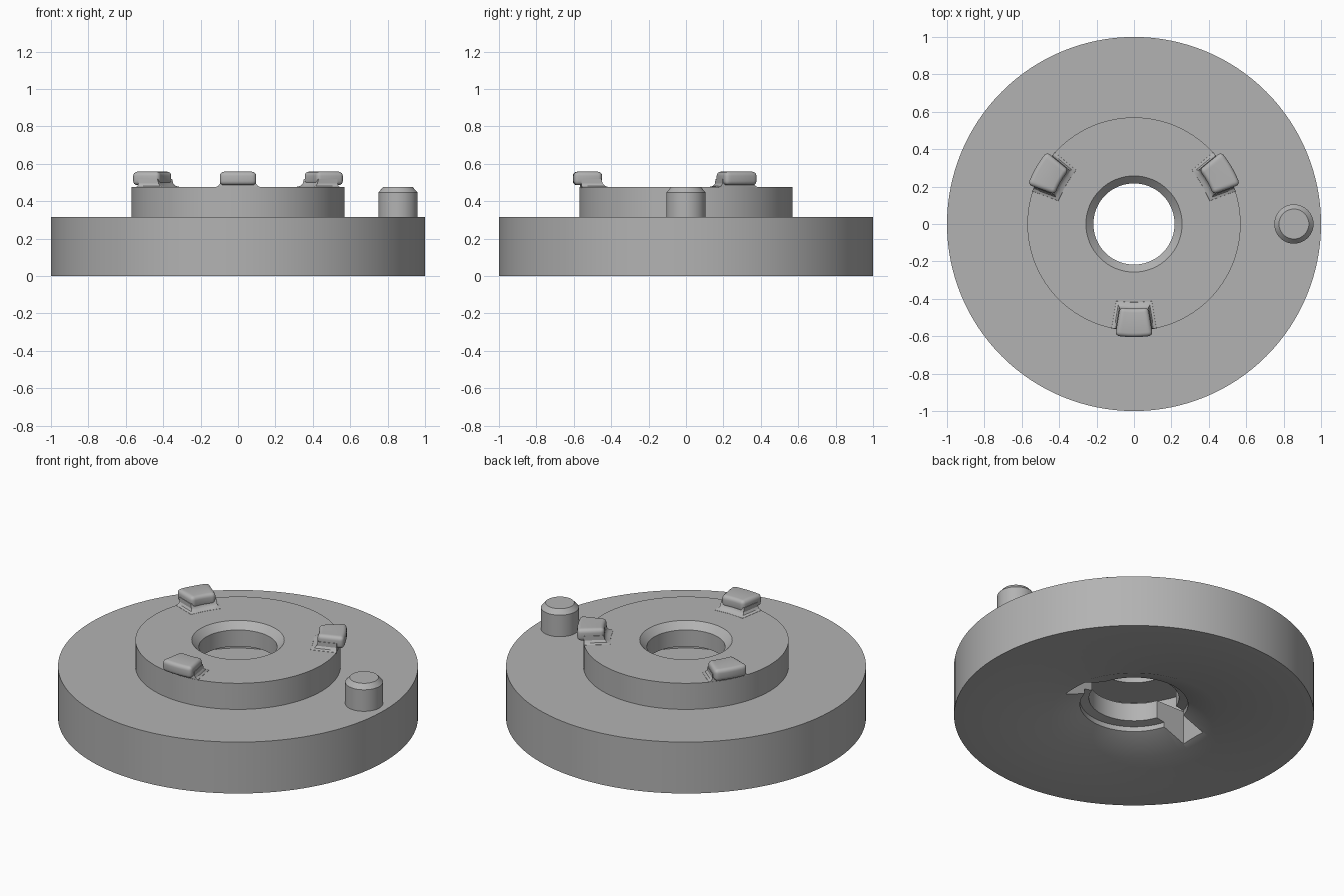
import bpy, bmesh, math
from mathutils import Matrix, Vector

cube = bpy.data.objects.get("Cube")
if cube:
    bpy.data.objects.remove(cube, do_unlink=True)

grey = bpy.data.materials.new("plain grey")
grey.use_nodes = True
color = (0.45, 0.45, 0.45, 1)
grey.diffuse_color = color
grey.node_tree.nodes["Principled BSDF"].inputs["Base Color"].default_value = color


def finish(name, bm, smooth=True):
    bmesh.ops.recalc_face_normals(bm, faces=bm.faces)
    mesh = bpy.data.meshes.new(name)
    bm.to_mesh(mesh)
    bm.free()
    mesh.materials.append(grey)
    obj = bpy.data.objects.new(name, mesh)
    bpy.context.collection.objects.link(obj)
    if smooth:
        shade(obj)
    return obj


def shade(obj):
    bpy.ops.object.select_all(action='DESELECT')
    obj.select_set(True)
    bpy.context.view_layer.objects.active = obj
    bpy.ops.object.shade_smooth_by_angle(angle=math.radians(30))


def lathe(name, profile, steps, closed, smooth=True):
    """Revolve an (r, z) profile about z; a closed profile makes a ring."""
    bm = bmesh.new()
    rings = []
    for r, z in profile:
        rings.append([bm.verts.new((r * math.cos(a), r * math.sin(a), z))
                      for a in (2 * math.pi * i / steps for i in range(steps))])
    pairs = list(zip(rings, rings[1:]))
    if closed:
        pairs.append((rings[-1], rings[0]))
    else:
        bm.faces.new(rings[0])
        bm.faces.new(rings[-1])
    for lo, hi in pairs:
        for i in range(steps):
            j = (i + 1) % steps
            bm.faces.new((lo[i], lo[j], hi[j], hi[i]))
    return finish(name, bm, smooth)


# Flanged disc: collar, stepped bore and internal locking groove
body = lathe("flange_body", [
    (0.47, 0), (1, 0), (1, 0.315), (0.57, 0.315), (0.57, 0.475),
    (0.257, 0.475), (0.217, 0.435), (0.217, 0.335),
    (0.44, 0.335), (0.44, 0.22),
    (0.25, 0.22), (0.25, 0.11), (0.30, 0.10), (0.30, 0.07)],
    128, True, False)

# Entry slots through the lower lip, on both sides
bm = bmesh.new()
bmesh.ops.create_cube(bm, size=1, matrix=Matrix.Translation((0, 0, 0.08)) @
                      Matrix.Diagonal((0.86, 0.166, 0.36, 1)))
cutter = finish("slot_cutter", bm, False)
mod = body.modifiers.new("slots", 'BOOLEAN')
mod.operation = 'DIFFERENCE'
mod.solver = 'EXACT'
mod.object = cutter
bpy.context.view_layer.objects.active = body
bpy.ops.object.modifier_apply(modifier=mod.name)
bpy.data.objects.remove(cutter, do_unlink=True)
shade(body)

# Locating pin with chamfered top
pin = lathe("locating_pin", [(0.105, 0.30), (0.105, 0.447),
                             (0.08, 0.475)], 48, False)
pin.location.x = 0.855


def outline(inner, outer, spread):
    """Radial wedge outline with a curved outer edge."""
    half = math.radians(9.6)
    steps = 6
    arc = [half * (2 * i / steps - 1) for i in range(steps + 1)]
    pts = [(outer * math.cos(a), outer * math.sin(a) + math.copysign(spread, a) * (abs(a) > 0.9 * half))
           for a in arc]
    pts += [(inner * math.cos(a), inner * math.sin(a) + math.copysign(spread, a) * (abs(a) > 0.9 * half))
            for a in reversed(arc)]
    return pts


def loft(bm, sections):
    rings = [[bm.verts.new((x, y, z)) for x, y in pts] for pts, z in sections]
    bm.faces.new(rings[0])
    bm.faces.new(rings[-1])
    n = len(rings[0])
    for lo, hi in zip(rings, rings[1:]):
        for i in range(n):
            j = (i + 1) % n
            bm.faces.new((lo[i], lo[j], hi[j], hi[i]))


# Three locking lugs, each a rounded head on a flared foot
for side, angle in (("left", 30), ("right", 150), ("front", 270)):
    turn = math.radians(angle)

    bm = bmesh.new()
    loft(bm, [(outline(0.452, 0.605, 0), 0.486), (outline(0.452, 0.605, 0), 0.558)])
    bmesh.ops.recalc_face_normals(bm, faces=bm.faces)
    sharp = [e for e in bm.edges if e.calc_face_angle() > math.radians(40)]
    bmesh.ops.bevel(bm, geom=sharp, offset=0.022, segments=4, profile=0.5, affect='EDGES')
    head = finish(side + "_lug_head", bm)
    head.rotation_euler.z = turn

    bm = bmesh.new()
    foot = [(0.04, 0.47), (0.036, 0.476), (0.016, 0.482), (0.004, 0.494), (-0.004, 0.52)]
    loft(bm, [(outline(0.455 - s, 0.567, s * 0.7), z) for s, z in foot])
    base = finish(side + "_lug_foot", bm)
    base.rotation_euler.z = turn
